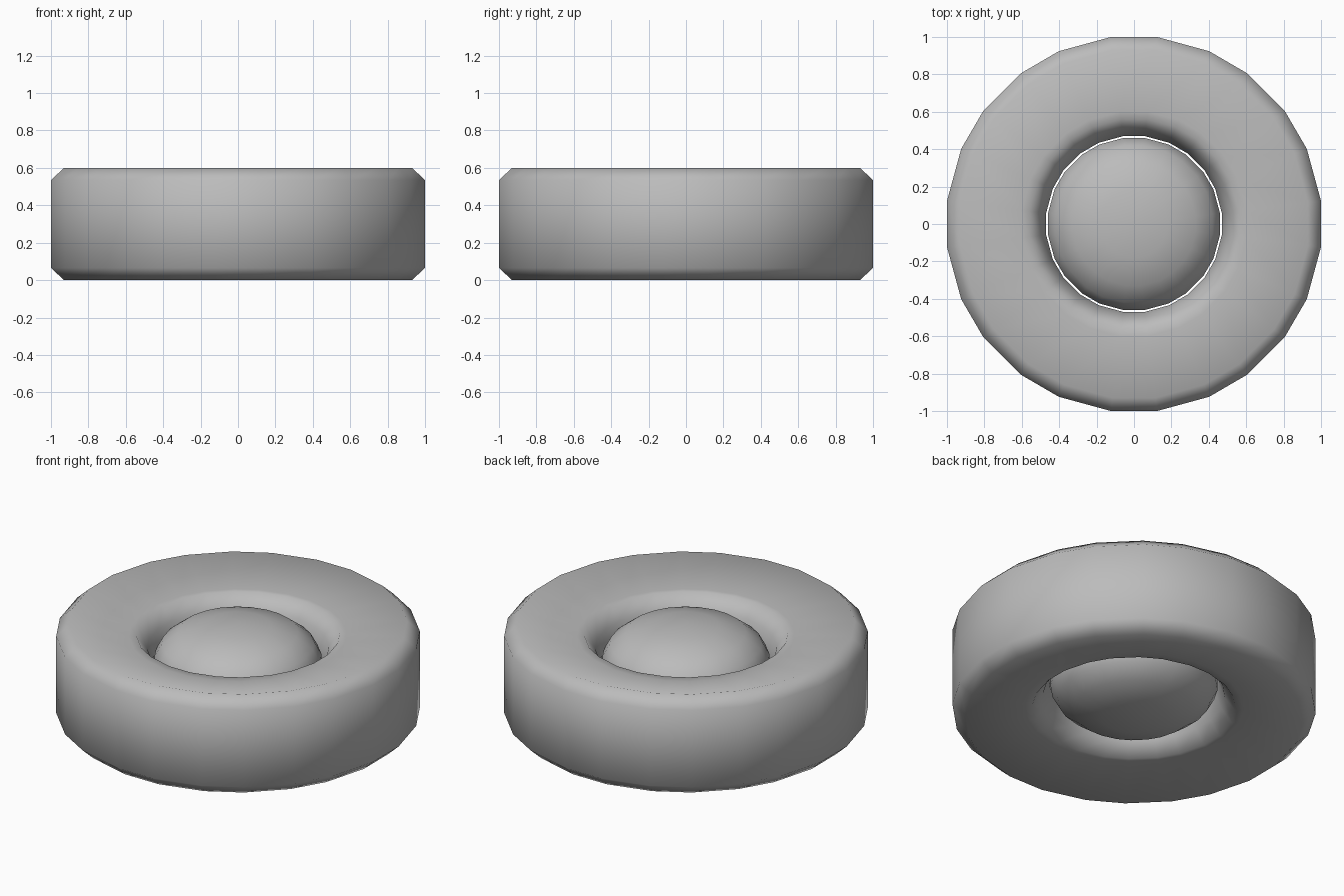
import bpy
import math

cube = bpy.data.objects.get("Cube")
if cube:
    bpy.data.objects.remove(cube, do_unlink=True)

MID = 0.3  # height of the mirror plane
STEPS = (7, 23.5, 36.9, 53.1, 66.5, 83)
ANGLES = [math.radians(q * 90 + a) for q in range(4) for a in STEPS]
ROUND = 1 / math.cos(ANGLES[0])  # makes the flats reach the stated radius

grey = bpy.data.materials.new("plain_grey")
grey.use_nodes = True
colour = (0.5, 0.5, 0.5, 1)
grey.diffuse_color = colour
grey.node_tree.nodes["Principled BSDF"].inputs["Base Color"].default_value = colour


def mirrored(points):
    """Continue an upper-half profile through the mirror plane."""
    return points + [(r, 2 * MID - z) for r, z in reversed(points)]


def lathe(name, profile, closed):
    """Turn a profile of (radius, height) points about the z axis."""
    verts, rings = [], []
    for r, z in profile:
        if r == 0:
            rings.append([len(verts)] * len(ANGLES))
            verts.append((0, 0, z))
        else:
            rings.append([len(verts) + i for i in range(len(ANGLES))])
            verts += [(r * ROUND * math.cos(a), r * ROUND * math.sin(a), z) for a in ANGLES]
    pairs = list(zip(rings, rings[1:]))
    if closed:
        pairs.append((rings[-1], rings[0]))
    faces = []
    for low, high in pairs:
        for i in range(len(ANGLES)):
            j = (i + 1) % len(ANGLES)
            corners = (low[i], low[j], high[j], high[i])
            faces.append(tuple(dict.fromkeys(corners)))
    mesh = bpy.data.meshes.new(name)
    mesh.from_pydata(verts, [], faces)
    mesh.materials.append(grey)
    mesh.shade_smooth()
    obj = bpy.data.objects.new(name, mesh)
    bpy.context.collection.objects.link(obj)
    return obj


# Thick outer ring: bevelled rim, dished top, rolled lip and inner wall
upper_ring = [(0.47, 0.36), (0.50, 0.45), (0.56, 0.53), (0.60, 0.525),
              (0.93, 0.60), (1.0, 0.535)]
ring_profile = mirrored(upper_ring)
lathe("outer_ring", ring_profile[::-1], True)

# Rounded centre ball held inside the ring
upper_ball = [(0, 0.60), (0.18, 0.585), (0.33, 0.545), (0.42, 0.475), (0.46, 0.40)]
lathe("centre_ball", mirrored(upper_ball)[::-1], False)
